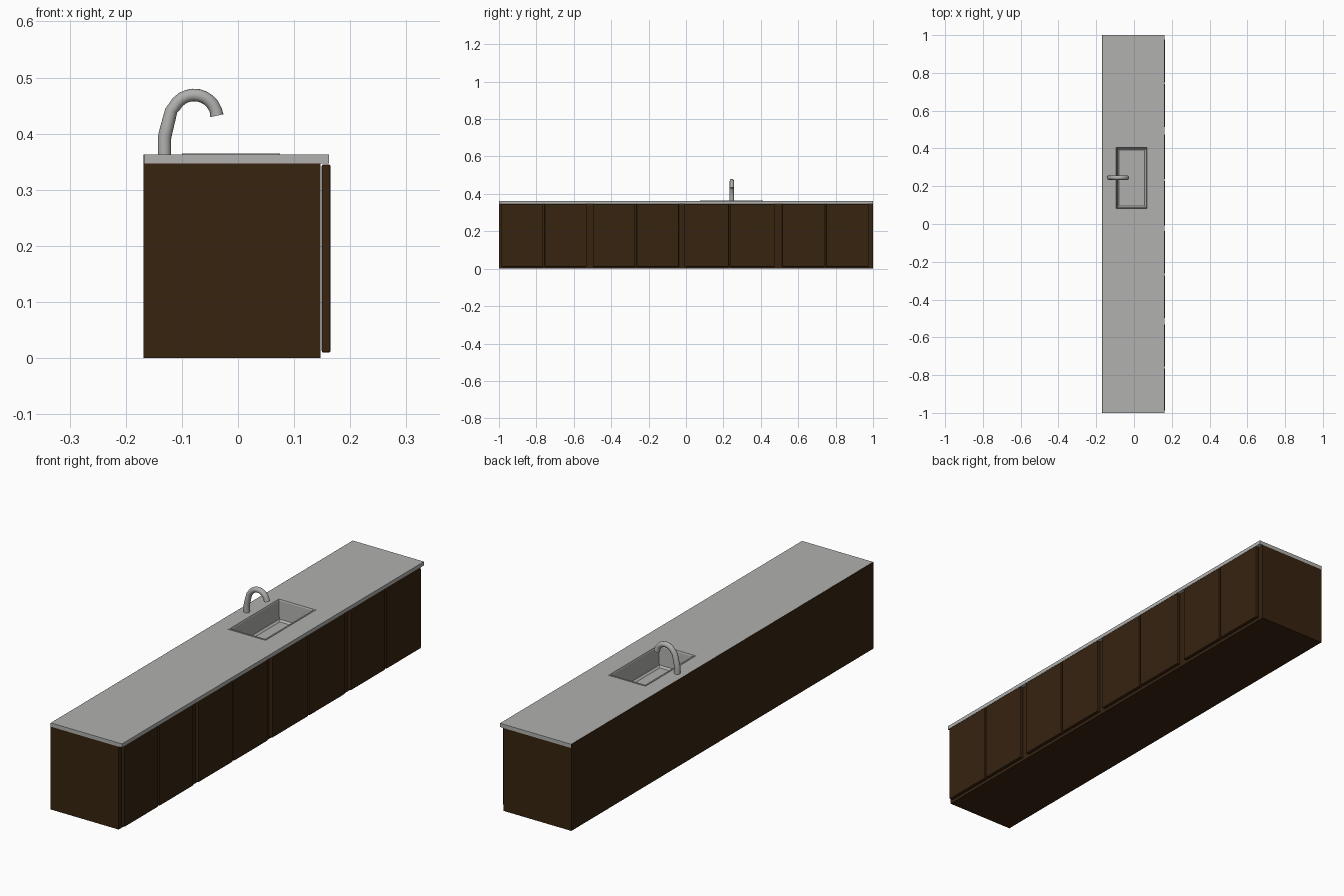
import bpy, bmesh, math
from mathutils import Vector

if "Cube" in bpy.data.objects:
    bpy.data.objects.remove(bpy.data.objects["Cube"])


def material(name, rgb):
    m = bpy.data.materials.new(name)
    m.diffuse_color = (*rgb, 1)
    m.use_nodes = True
    m.node_tree.nodes["Principled BSDF"].inputs["Base Color"].default_value = m.diffuse_color
    return m


WOOD = material("dark_wood", (0.038, 0.017, 0.005))
STONE = material("grey_counter", (0.44, 0.44, 0.43))
STEEL = material("grey_steel", (0.43, 0.43, 0.42))


def rect_loft(name, rings, mat, cap_first=False, cap_last=False, closed=False):
    """Skin a list of rectangles (x0, x1, y0, y1, z) into one surface."""
    bm = bmesh.new()
    loops = []
    for x0, x1, y0, y1, z in rings:
        loops.append([bm.verts.new(p) for p in
                      ((x0, y0, z), (x1, y0, z), (x1, y1, z), (x0, y1, z))])
    pairs = list(zip(loops, loops[1:]))
    if closed:
        pairs.append((loops[-1], loops[0]))
    for a, b in pairs:
        for i in range(4):
            j = (i + 1) % 4
            bm.faces.new((a[i], a[j], b[j], b[i]))
    if cap_first:
        bm.faces.new(loops[0][::-1])
    if cap_last:
        bm.faces.new(loops[-1])
    me = bpy.data.meshes.new(name)
    bm.to_mesh(me)
    bm.free()
    me.materials.append(mat)
    ob = bpy.data.objects.new(name, me)
    bpy.context.collection.objects.link(ob)
    return ob


def box(name, x0, x1, y0, y1, z0, z1, mat, bevel=0):
    ob = rect_loft(name, [(x0, x1, y0, y1, z0), (x0, x1, y0, y1, z1)],
                   mat, True, True)
    if bevel:
        mod = ob.modifiers.new("edge", "BEVEL")
        mod.width = bevel
        mod.segments = 2
    return ob


# Cabinet carcass, open at the top under the counter so the basin fits
rect_loft("cabinet_body", [(-0.167, 0.147, -1, 1, 0), (-0.167, 0.147, -1, 1, 0.347)],
          WOOD, cap_first=True)

# Back panel rising to the counter surface
box("back_panel", -0.1685, -0.167, -1, 1, 0, 0.3625, WOOD)

# Four pairs of doors along the right side
for k, (start, end) in enumerate([(-0.987, -0.532), (-0.497, -0.038),
                                  (-0.008, 0.474), (0.514, 0.977)]):
    mid = (start + end) / 2
    box(f"door_{k}_a", 0.149, 0.165, start, mid - 0.004, 0.01, 0.345, WOOD, 0.003)
    box(f"door_{k}_b", 0.149, 0.165, mid + 0.004, end, 0.01, 0.345, WOOD, 0.003)

# Counter slab with a rectangular opening for the sink
outer = (-0.167, 0.162, -1, 1)
hole = (-0.096, 0.071, 0.08, 0.405)
rect_loft("countertop", [(*outer, 0.347), (*outer, 0.363),
                         (*hole, 0.363), (*hole, 0.347)], STONE, closed=True)

# Sink: thin raised rim, tapered basin walls and a floor
SX0, SX1, SY0, SY1 = -0.10, 0.075, 0.075, 0.411


def inset(d, z):
    return (SX0 + d, SX1 - d, SY0 + d, SY1 - d, z)


rect_loft("sink_basin", [inset(0, 0.363), inset(0, 0.365), inset(0.006, 0.365),
                         inset(0.008, 0.359), inset(0.012, 0.285),
                         inset(0.020, 0.278)], STEEL, cap_last=True)

# Faucet: leaning riser with a gooseneck, swept as a round tube
path = [(-0.131, 0.360), (-0.131, 0.392), (-0.129, 0.402), (-0.119, 0.441)]
cx, cz, r = -0.078, 0.4285, 0.0405
for i in range(11):
    a = math.radians(152 - i * 14.7)
    path.append((cx + r * math.cos(a), cz + r * math.sin(a)))
pts = [Vector((x, 0.245, z)) for x, z in path]
bm = bmesh.new()
rings = []
SIDES = 16
for i, p in enumerate(pts):
    t = (pts[min(i + 1, len(pts) - 1)] - pts[max(i - 1, 0)]).normalized()
    side = Vector((0, 1, 0))
    up = side.cross(t)
    rad = 0.012 if i < 3 or i == len(pts) - 1 else 0.0112
    rings.append([bm.verts.new(p + rad * (math.cos(2 * math.pi * s / SIDES) * side +
                                          math.sin(2 * math.pi * s / SIDES) * up))
                  for s in range(SIDES)])
for a, b in zip(rings, rings[1:]):
    for s in range(SIDES):
        n = (s + 1) % SIDES
        bm.faces.new((a[s], a[n], b[n], b[s]))
bm.faces.new(rings[0][::-1])
bm.faces.new(rings[-1])
bmesh.ops.recalc_face_normals(bm, faces=bm.faces)
me = bpy.data.meshes.new("faucet")
bm.to_mesh(me)
bm.free()
me.materials.append(STEEL)
faucet = bpy.data.objects.new("faucet", me)
bpy.context.collection.objects.link(faucet)
bpy.context.view_layer.objects.active = faucet
faucet.select_set(True)
bpy.ops.object.shade_smooth_by_angle(angle=math.radians(40))
